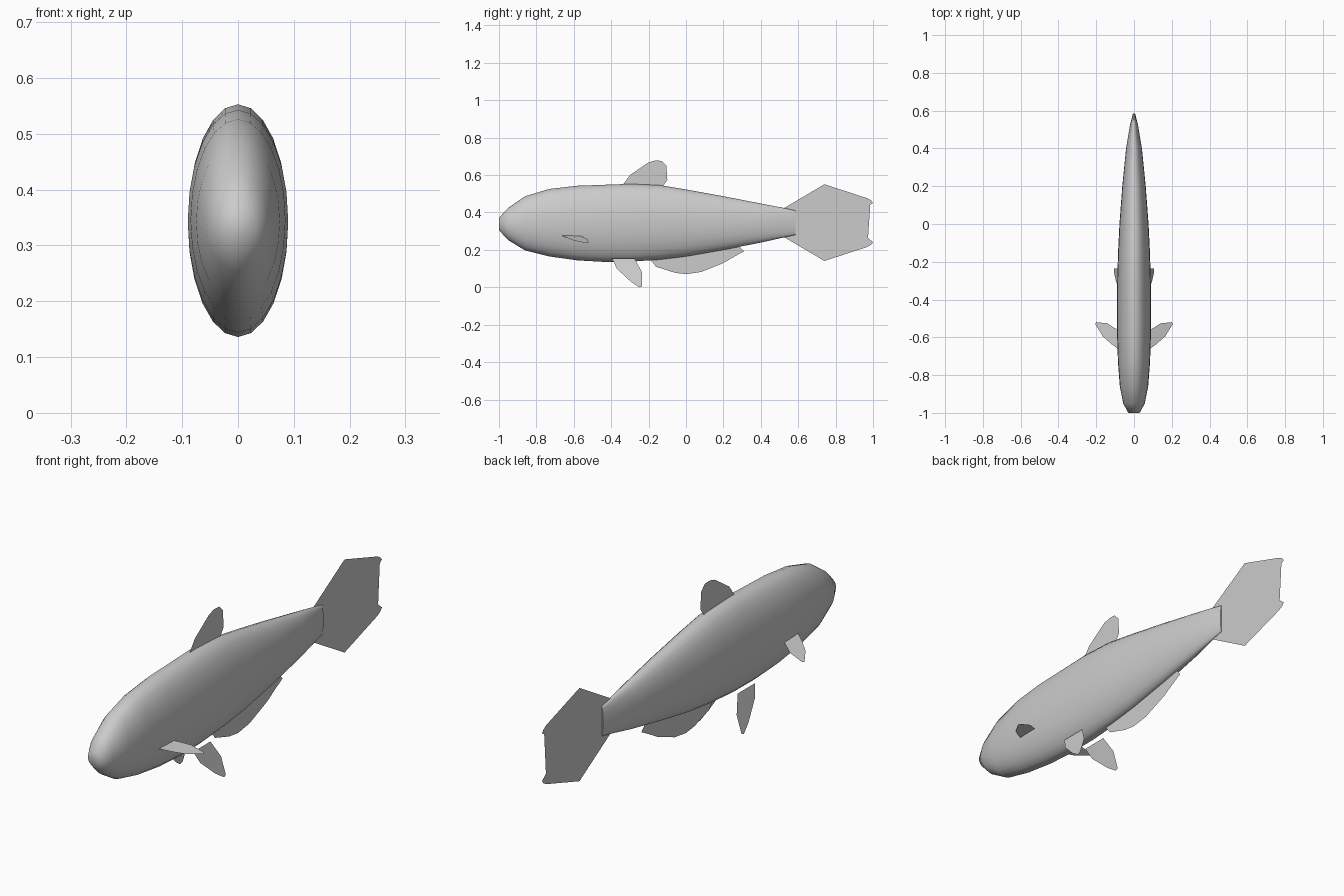
import bpy
import bmesh
import math

cube = bpy.data.objects.get("Cube")
if cube:
    bpy.data.objects.remove(cube, do_unlink=True)

grey = bpy.data.materials.new("plain_grey")
grey.use_nodes = True
grey.diffuse_color = (0.6, 0.6, 0.6, 1)
grey.node_tree.nodes["Principled BSDF"].inputs["Base Color"].default_value = (0.6, 0.6, 0.6, 1)


def finish(name, bm):
    mesh = bpy.data.meshes.new(name)
    bm.to_mesh(mesh)
    bm.free()
    mesh.materials.append(grey)
    obj = bpy.data.objects.new(name, mesh)
    bpy.context.collection.objects.link(obj)
    return obj


def sheet(name, outline, place):
    """Flat fin: each outline point is put in space by place(a, b)."""
    bm = bmesh.new()
    face = bm.faces.new([bm.verts.new(place(a, b)) for a, b in outline])
    bmesh.ops.triangulate(bm, faces=[face])
    return finish(name, bm)


# Body: elliptical rings along y (position, bottom, top, half width)
stations = [
    (-1.0, 0.305, 0.372, 0.03), (-0.95, 0.252, 0.425, 0.057),
    (-0.86, 0.197, 0.487, 0.075), (-0.73, 0.165, 0.526, 0.085),
    (-0.58, 0.144, 0.543, 0.09), (-0.44, 0.136, 0.548, 0.09),
    (-0.30, 0.137, 0.553, 0.089), (-0.14, 0.148, 0.546, 0.084),
    (0.0, 0.165, 0.523, 0.077), (0.2, 0.2, 0.487, 0.062),
    (0.4, 0.239, 0.448, 0.042), (0.52, 0.266, 0.425, 0.022),
    (0.585, 0.28, 0.41, 0.006),
]
SIDES = 24
bm = bmesh.new()
rings = []
for y, low, high, half in stations:
    ring = []
    for i in range(SIDES):
        a = math.tau * i / SIDES
        ring.append(bm.verts.new((half * math.sin(a), y,
                                  (low + high) / 2 + (high - low) / 2 * math.cos(a))))
    rings.append(ring)
for r, s in zip(rings, rings[1:]):
    for i in range(SIDES):
        j = (i + 1) % SIDES
        bm.faces.new((r[i], r[j], s[j], s[i]))
bm.faces.new(rings[0])
bm.faces.new(rings[-1])
bmesh.ops.recalc_face_normals(bm, faces=bm.faces)
body = finish("body", bm)
bpy.ops.object.select_all(action="DESELECT")
body.select_set(True)
bpy.context.view_layer.objects.active = body
bpy.ops.object.shade_smooth_by_angle(angle=math.radians(70))


# Fins on the centre plane, outlined in (y, z)
def upright(y, z):
    return (0, y, z)


tail_half = [(0.52, 0.075), (0.74, 0.205), (0.97, 0.13), (0.99, 0.118),
             (1.0, 0.105), (0.985, 0.095), (0.84, 0.03), (0.815, 0.017)]
MID = 0.346
tail = ([(y, MID + h) for y, h in tail_half] + [(0.803, MID)]
        + [(y, MID - h) for y, h in reversed(tail_half)])
sheet("tail_fin", tail, upright)
sheet("dorsal_fin", [(-0.34, 0.545), (-0.3, 0.6), (-0.2, 0.668), (-0.165, 0.678),
                     (-0.13, 0.676), (-0.105, 0.65), (-0.1, 0.575), (-0.13, 0.53)], upright)
sheet("anal_fin", [(-0.2, 0.16), (-0.16, 0.11), (-0.06, 0.078), (0.0, 0.07),
                   (0.08, 0.082), (0.2, 0.13), (0.26, 0.165), (0.31, 0.192),
                   (0.27, 0.235), (0.1, 0.21)], upright)

# Paired fins, mirrored left and right
pectoral = [(0.07, -0.672), (0.12, -0.635), (0.165, -0.595), (0.205, -0.53),
            (0.2, -0.52), (0.14, -0.526), (0.07, -0.572)]
pelvic = [(-0.395, 0.154), (-0.275, 0.154), (-0.235, 0.08), (-0.235, 0.004),
          (-0.25, 0.0), (-0.295, 0.03), (-0.37, 0.1)]
for side, s in (("left", 1), ("right", -1)):
    sheet(side + "_pectoral_fin", pectoral,
          lambda x, y: (s * x, y, 0.275 - (x - 0.085) * 0.33))
    sheet(side + "_pelvic_fin", pelvic,
          lambda y, z: (s * (0.107 - z * 0.315), y, z))
